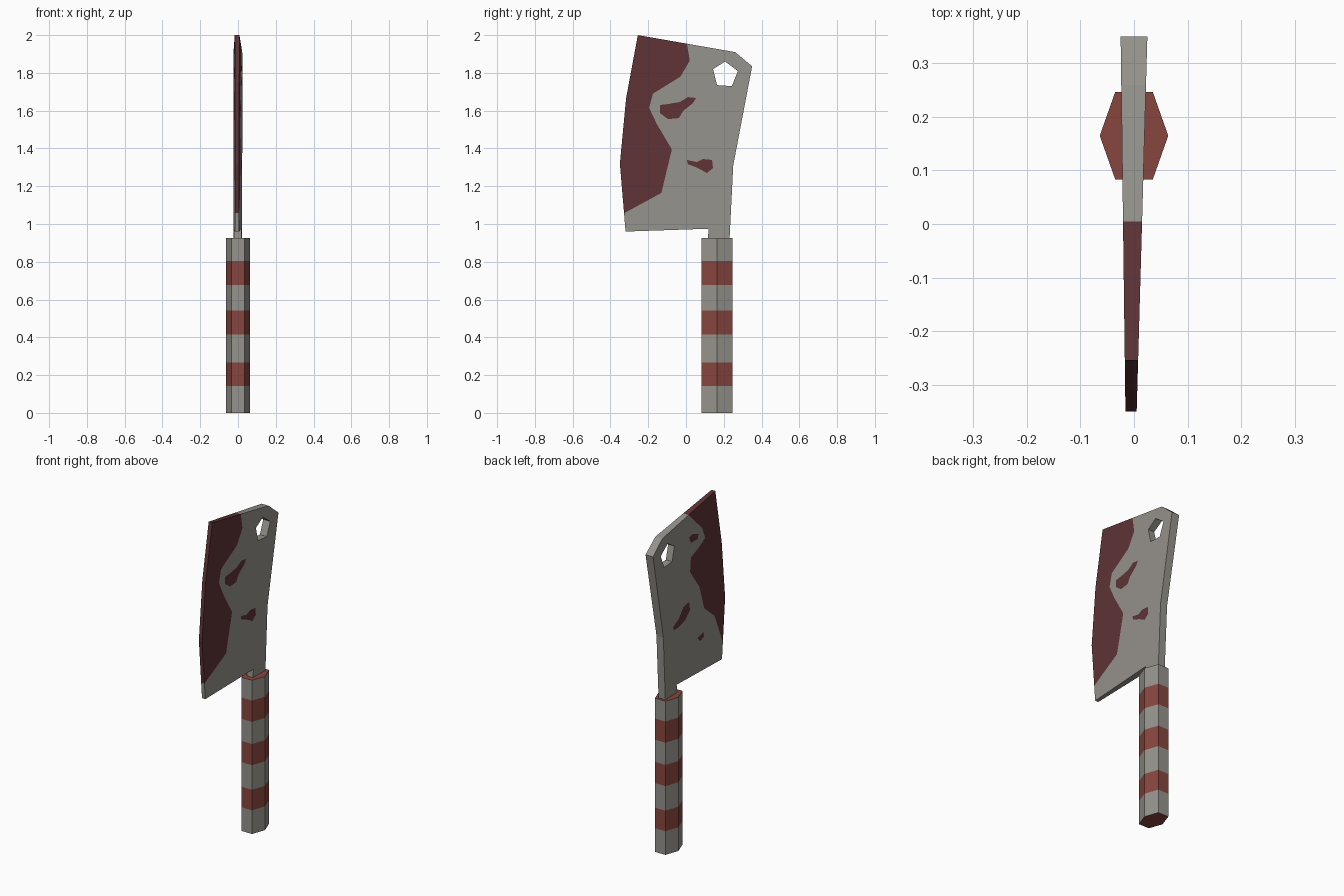
import bpy, bmesh
from mathutils import Vector
from mathutils.geometry import delaunay_2d_cdt

if "Cube" in bpy.data.objects:
    bpy.data.objects.remove(bpy.data.objects["Cube"])


def material(name, rgb):
    m = bpy.data.materials.new(name)
    m.diffuse_color = (*rgb, 1)
    m.use_nodes = True
    m.node_tree.nodes["Principled BSDF"].inputs["Base Color"].default_value = m.diffuse_color
    return m


STEEL = material("worn_steel", (0.305, 0.292, 0.262))
BLOOD = material("dark_red_stain", (0.114, 0.034, 0.037))
STRIPE = material("rust_red_stripe", (0.242, 0.061, 0.048))


def finish(name, bm, mats):
    bmesh.ops.remove_doubles(bm, verts=bm.verts, dist=1e-5)
    bmesh.ops.recalc_face_normals(bm, faces=bm.faces)
    me = bpy.data.meshes.new(name)
    bm.to_mesh(me)
    bm.free()
    for m in mats:
        me.materials.append(m)
    ob = bpy.data.objects.new(name, me)
    bpy.context.collection.objects.link(ob)
    return ob


def ccw(pts):
    area = sum(a[0] * b[1] - b[0] * a[1] for a, b in zip(pts, pts[1:] + pts[:1]))
    return pts if area > 0 else pts[::-1]


# Blade profile in (y, z); the first five points bound the stained edge
outline = [(0.005, 1.9546), (-0.255, 2.0), (-0.317, 1.667), (-0.35, 1.32), (-0.328, 1.057),
           (-0.32, 0.96), (0.12, 0.975), (0.115, 0.91), (0.23, 0.91), (0.25, 1.31),
           (0.35, 1.835), (0.26, 1.91)]
hole = [(0.207, 1.86), (0.143, 1.82), (0.164, 1.735), (0.243, 1.73), (0.275, 1.81)]

# Inner border of the stain (bottom to top) and loose spots for each side
right_border = [(-0.13, 1.165), (-0.075, 1.395), (-0.155, 1.53), (-0.195, 1.615),
                (-0.175, 1.69), (-0.03, 1.78), (0.02, 1.865)]
right_spots = [
    [(-0.138, 1.63), (-0.095, 1.635), (-0.032, 1.646), (0.01, 1.672), (0.053, 1.667),
     (0.037, 1.64), (-0.016, 1.598), (-0.037, 1.561), (-0.095, 1.555), (-0.138, 1.587)],
    [(0.005, 1.339), (0.058, 1.328), (0.09, 1.344), (0.138, 1.339), (0.143, 1.296),
     (0.111, 1.27), (0.063, 1.296), (0.01, 1.317)]]
left_border = [(-0.248, 1.249), (-0.147, 1.334), (-0.10, 1.482), (-0.01, 1.604),
               (-0.018, 1.69), (-0.092, 1.718), (-0.156, 1.755), (-0.128, 1.825)]
left_spots = [
    [(0.0, 1.817), (-0.037, 1.825), (-0.092, 1.802), (-0.083, 1.775), (-0.018, 1.778)],
    [(0.156, 1.335), (0.101, 1.363), (0.055, 1.418), (0.0, 1.428), (-0.009, 1.377),
     (0.037, 1.334), (0.10, 1.315), (0.147, 1.313)],
    [(-0.083, 1.177), (-0.138, 1.193), (-0.147, 1.166), (-0.11, 1.149)]]


def surface(p, side):
    """Point on the blade's side; the blade tapers toward the cutting edge."""
    t = (p[0] + 0.35) / 0.7
    x = 0.005 + 0.02 * t if side > 0 else -0.016 - 0.009 * t
    return (x, p[0], p[1])


bm = bmesh.new()
# Flat sides, cut along the stain borders
for side, border, spots in ((1, right_border, right_spots), (-1, left_border, left_spots)):
    loops = [ccw(l) for l in [outline, hole, outline[:5] + border] + spots]
    coords, faces = [], []
    for l in loops:
        faces.append(list(range(len(coords), len(coords) + len(l))))
        coords += [Vector(p) for p in l]
    vs, _, fs, _, _, ids = delaunay_2d_cdt(coords, [], faces, 0, 1e-6)
    verts = [bm.verts.new(surface(v, side)) for v in vs]
    for f, src in zip(fs, ids):
        if 0 in src and 1 not in src:
            face = bm.faces.new([verts[i] for i in f][::side])
            face.material_index = int(max(src) > 1)
    bmesh.ops.delete(bm, geom=[v for v in bm.verts if not v.link_faces], context='VERTS')

# Rim and hole walls
for loop, stained in ((outline, 4), (hole, 0)):
    for i, a in enumerate(loop):
        b = loop[(i + 1) % len(loop)]
        quad = [surface(a, 1), surface(b, 1), surface(b, -1), surface(a, -1)]
        bm.faces.new([bm.verts.new(q) for q in quad]).material_index = int(i < stained)
finish("blade", bm, [STEEL, BLOOD])

# Six-sided handle with three stripes and red ends
hexagon = [(0.064, 0.165), (0.035, 0.247), (-0.035, 0.247),
           (-0.064, 0.165), (-0.035, 0.083), (0.035, 0.083)]
levels = [0, 0.143, 0.267, 0.415, 0.543, 0.677, 0.805, 0.927]
bm = bmesh.new()
rings = [[bm.verts.new((x, y, z)) for x, y in hexagon] for z in levels]
for k in range(len(levels) - 1):
    for i in range(6):
        j = (i + 1) % 6
        f = bm.faces.new((rings[k][i], rings[k][j], rings[k + 1][j], rings[k + 1][i]))
        f.material_index = k % 2
for cap in (rings[0][::-1], rings[-1]):
    bm.faces.new(cap).material_index = 1
finish("handle", bm, [STEEL, STRIPE])
